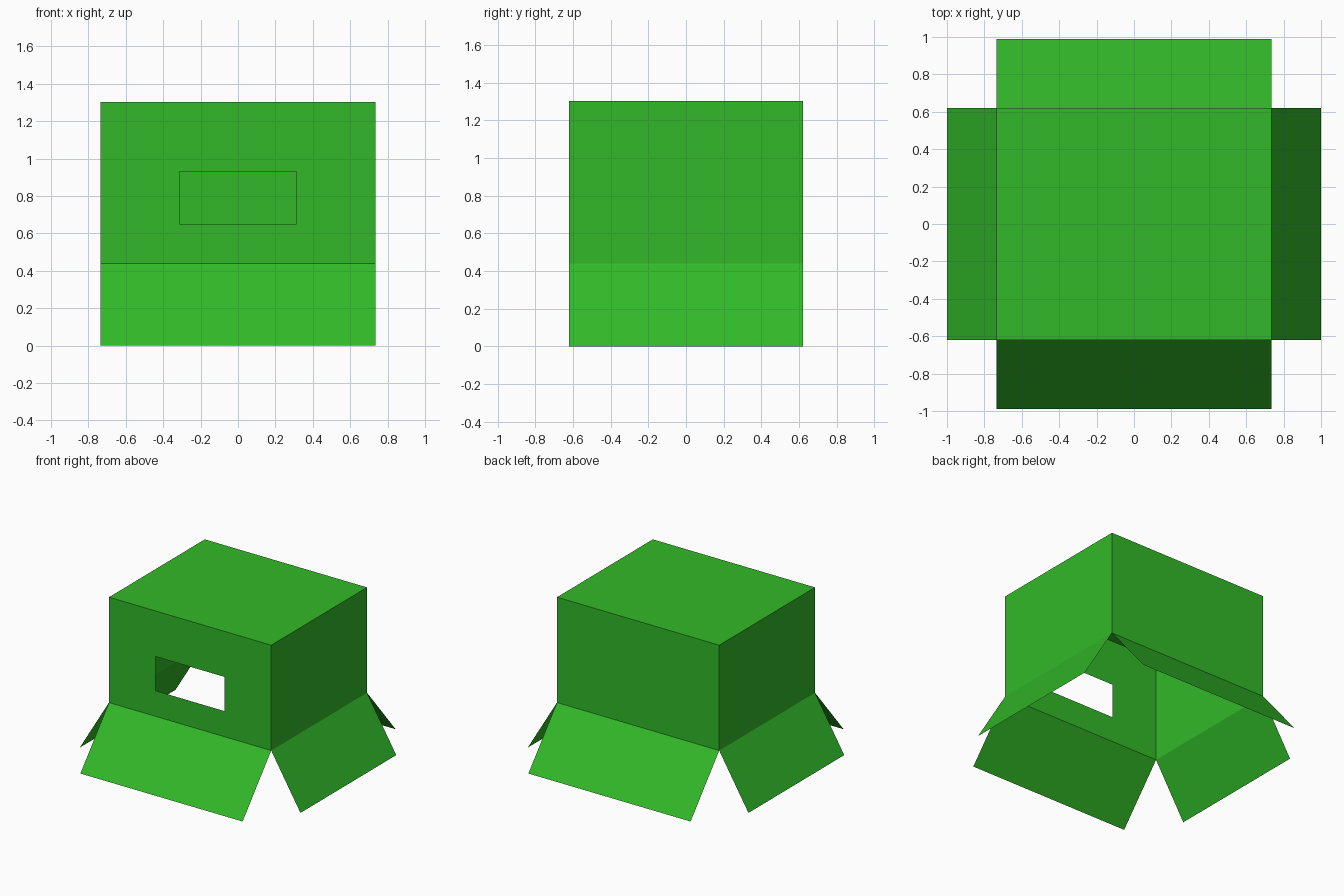
import bpy

if "Cube" in bpy.data.objects:
    bpy.data.objects.remove(bpy.data.objects["Cube"])

W, D = 0.735, 0.62        # half width and half depth of the box
Z0, Z1 = 0.44, 1.303      # rim and closed top
FX, FY = 1.0, 0.99        # reach of the side flaps and front/back flaps

green = bpy.data.materials.new("green_card")
green.diffuse_color = (0.031, 0.485, 0.021, 1)
green.use_nodes = True
green.node_tree.nodes["Principled BSDF"].inputs["Base Color"].default_value = green.diffuse_color


def sheet(name, verts, faces):
    me = bpy.data.meshes.new(name)
    me.from_pydata(verts, [], faces)
    me.materials.append(green)
    ob = bpy.data.objects.new(name, me)
    bpy.context.collection.objects.link(ob)
    return ob


# Box body: top, back and both sides, open underneath
ring = [(-W, -D), (W, -D), (W, D), (-W, D)]
sheet("box_body", [(x, y, z) for z in (Z0, Z1) for x, y in ring],
      [(4, 5, 6, 7), (1, 2, 6, 5), (2, 3, 7, 6), (3, 0, 4, 7)])

# Front wall: frame of four faces around the window opening
outer = [(-W, Z0), (W, Z0), (W, Z1), (-W, Z1)]
inner = [(-0.313, 0.65), (0.313, 0.65), (0.313, 0.93), (-0.313, 0.93)]
sheet("front_wall", [(x, -D, z) for x, z in outer + inner],
      [(i, (i + 1) % 4, (i + 1) % 4 + 4, i + 4) for i in range(4)])

# Four flaps splayed out from the rim to the ground
for name, s in (("front", -1), ("back", 1)):
    sheet(name + "_flap", [(s * W, s * D, Z0), (-s * W, s * D, Z0),
                           (-s * W, s * FY, 0), (s * W, s * FY, 0)], [(0, 1, 2, 3)])
for name, s in (("left", -1), ("right", 1)):
    sheet(name + "_flap", [(s * W, -s * D, Z0), (s * W, s * D, Z0),
                           (s * FX, s * D, 0), (s * FX, -s * D, 0)], [(3, 2, 1, 0)])

# Make every flap face outwards and upwards
for ob in bpy.context.collection.objects:
    if ob.name.endswith("_flap") and ob.data.polygons[0].normal.z < 0:
        ob.data.flip_normals()
